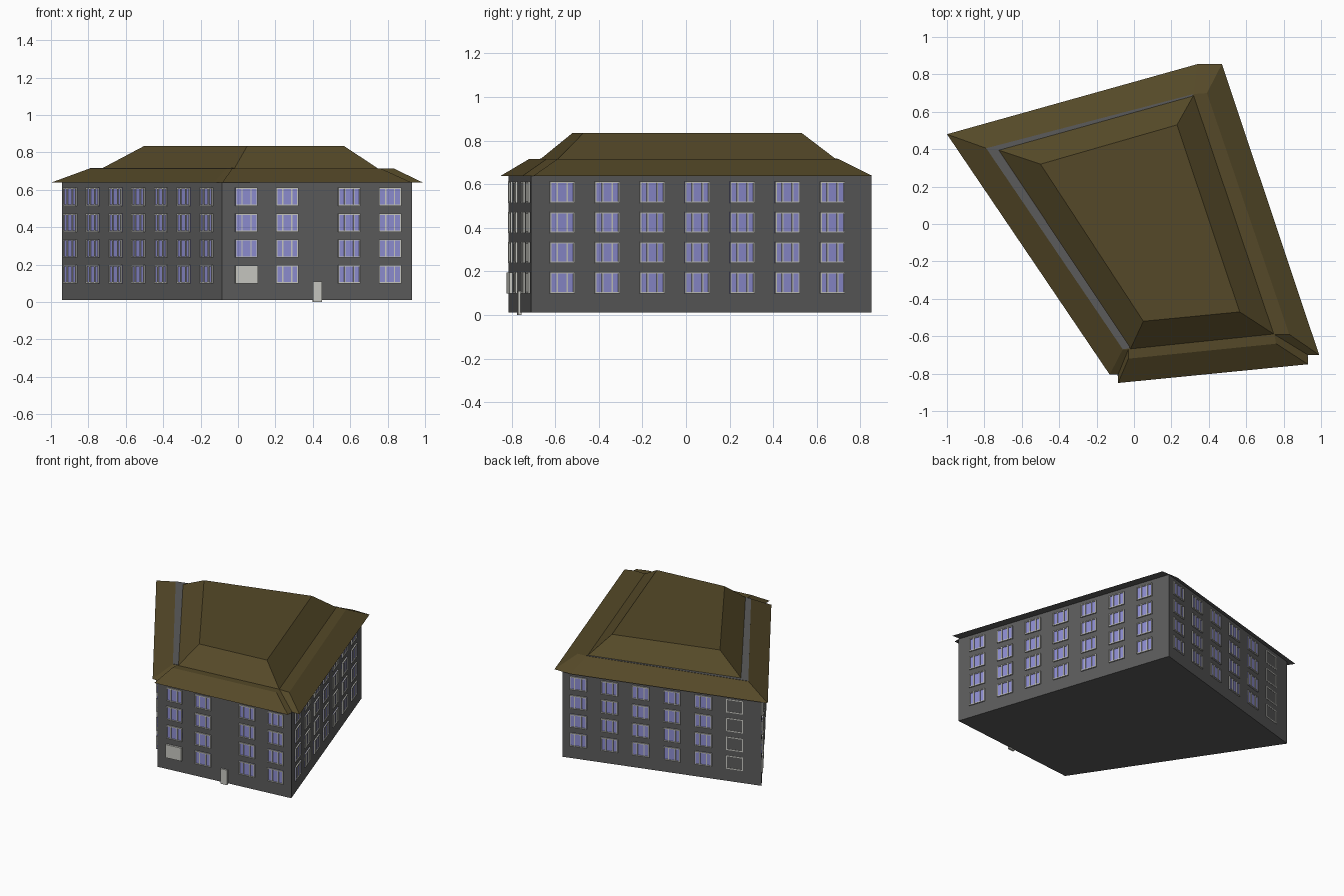
import bpy
import bmesh
from mathutils import Vector

cube = bpy.data.objects.get("Cube")
if cube:
    bpy.data.objects.remove(cube, do_unlink=True)


def material(name, rgb):
    m = bpy.data.materials.new(name)
    m.use_nodes = True
    m.diffuse_color = (*rgb, 1)
    m.node_tree.nodes["Principled BSDF"].inputs["Base Color"].default_value = (*rgb, 1)
    return m


WALL = material("grey_wall", (0.105, 0.105, 0.105))
ROOF = material("olive_roof", (0.09, 0.066, 0.021))
GLASS = material("violet_glass", (0.27, 0.27, 0.64))
FRAME = material("pale_frame", (0.58, 0.58, 0.54))


def finish(name, bm, *mats):
    mesh = bpy.data.meshes.new(name)
    bm.to_mesh(mesh)
    bm.free()
    for m in mats:
        mesh.materials.append(m)
    obj = bpy.data.objects.new(name, mesh)
    bpy.context.collection.objects.link(obj)
    return obj


def loft(name, low, z0, high, z1, *mats):
    """Closed solid between two plan outlines; the last material is the underside."""
    bm = bmesh.new()
    a = [bm.verts.new((x, y, z0)) for x, y in low]
    b = [bm.verts.new((x, y, z1)) for x, y in high]
    for i in range(len(a)):
        j = (i + 1) % len(a)
        bm.faces.new((a[i], a[j], b[j], b[i]))
    bm.faces.new(b)
    bottom = bm.faces.new(a[::-1])
    bottom.material_index = len(mats) - 1
    return finish(name, bm, *mats)


# Walls, counter-clockwise from the front left corner
plan = [(-0.085, -0.815), (0.93, -0.71), (0.41, 0.85), (-0.94, 0.465)]
loft("walls", plan, 0.01, plan, 0.64, WALL)

# Lower roof: eave outline with notched corners, and the inner edge above it
eave = [(-0.085, -0.85), (0.93, -0.75), (0.93, -0.70), (0.99, -0.70),
        (0.47, 0.855), (0.34, 0.855), (-1.0, 0.48), (-0.13, -0.805), (-0.085, -0.805)]
deck = [(-0.03, -0.72), (0.76, -0.64), (0.75, -0.59), (0.83, -0.59),
        (0.39, 0.70), (0.32, 0.695), (-0.79, 0.405), (-0.06, -0.67), (-0.03, -0.67)]
loft("lower_roof", eave, 0.638, deck, 0.715, ROOF, WALL)

# Grey gutter along the left and back of the deck
gutter = [(-0.025, -0.665), (0.31, 0.685), (0.32, 0.695), (-0.79, 0.405), (-0.06, -0.67)]
loft("gutter", gutter, 0.714, gutter, 0.717, WALL)

# Upper hipped roof with a flat top
base = [(-0.02, -0.67), (0.75, -0.59), (0.32, 0.69), (-0.73, 0.397)]
top = [(0.05, -0.52), (0.565, -0.47), (0.23, 0.53), (-0.50, 0.32)]
loft("upper_roof", base, 0.713, top, 0.835, ROOF)


class Side:
    """Places boxes on one wall by distance along it and height."""

    def __init__(self, i):
        self.p = Vector((*plan[i], 0))
        d = Vector((*plan[(i + 1) % 4], 0)) - self.p
        self.length = d.length
        self.d = d.normalized()
        self.n = Vector((self.d.y, -self.d.x, 0))

    def box(self, bm, u0, u1, z0, z1, out):
        def ring(o):
            return [bm.verts.new(self.p + self.d * u + self.n * o + Vector((0, 0, z)))
                    for u, z in ((u0, z0), (u1, z0), (u1, z1), (u0, z1))]
        a, b = ring(-0.004), ring(out)
        bm.faces.new(b)
        bm.faces.new(a[::-1])
        for i in range(4):
            j = (i + 1) % 4
            bm.faces.new((a[i], a[j], b[j], b[i]))


W, H, BAR = 0.12, 0.098, 0.007
ROWS = [0.099 + 0.138 * r for r in range(4)]


def window(side, frames, glass, u, z, blind=False):
    l, r = u - W / 2, u + W / 2
    out = 0.002 if blind else 0.009
    # Head and sill, then jambs and two mullions
    for zz in (z, z + H - BAR):
        side.box(frames, l, r, zz, zz + BAR, out)
    posts = [l, r - BAR]
    if not blind:
        posts += [l + W * 0.27, l + W * 0.67]
        side.box(glass, l, r, z, z + H, 0.003)
    for x in posts:
        side.box(frames, x, x + BAR, z, z + H, out)


columns = {
    "front": [0.128, 0.342, 0.67, 0.884],
    "right": [0.09 + 0.1325 * i for i in range(7)],
    "back": [0.08 + 0.157 * i for i in range(6)],
    "left": [0.053 + 0.142 * i for i in range(7)],
}
for index, (name, fractions) in enumerate(columns.items()):
    side = Side(index)
    frames, glass = bmesh.new(), bmesh.new()
    for c, f in enumerate(fractions):
        for r, z in enumerate(ROWS):
            if name == "front" and c == 0 and r == 0:
                continue
            window(side, frames, glass, f * side.length, z, name == "back" and c == 5)
    finish(name + "_window_frames", frames, FRAME)
    finish(name + "_window_glass", glass, GLASS)

# Shuttered opening and door on the front
front = Side(0)
for name, f, width, z0, z1, out in (("front_shutter", 0.128, W, 0.099, 0.195, 0.015),
                                    ("front_door", 0.502, 0.05, 0.0, 0.11, 0.01)):
    bm = bmesh.new()
    u = f * front.length
    front.box(bm, u - width / 2, u + width / 2, z0, z1, out)
    finish(name, bm, FRAME)
